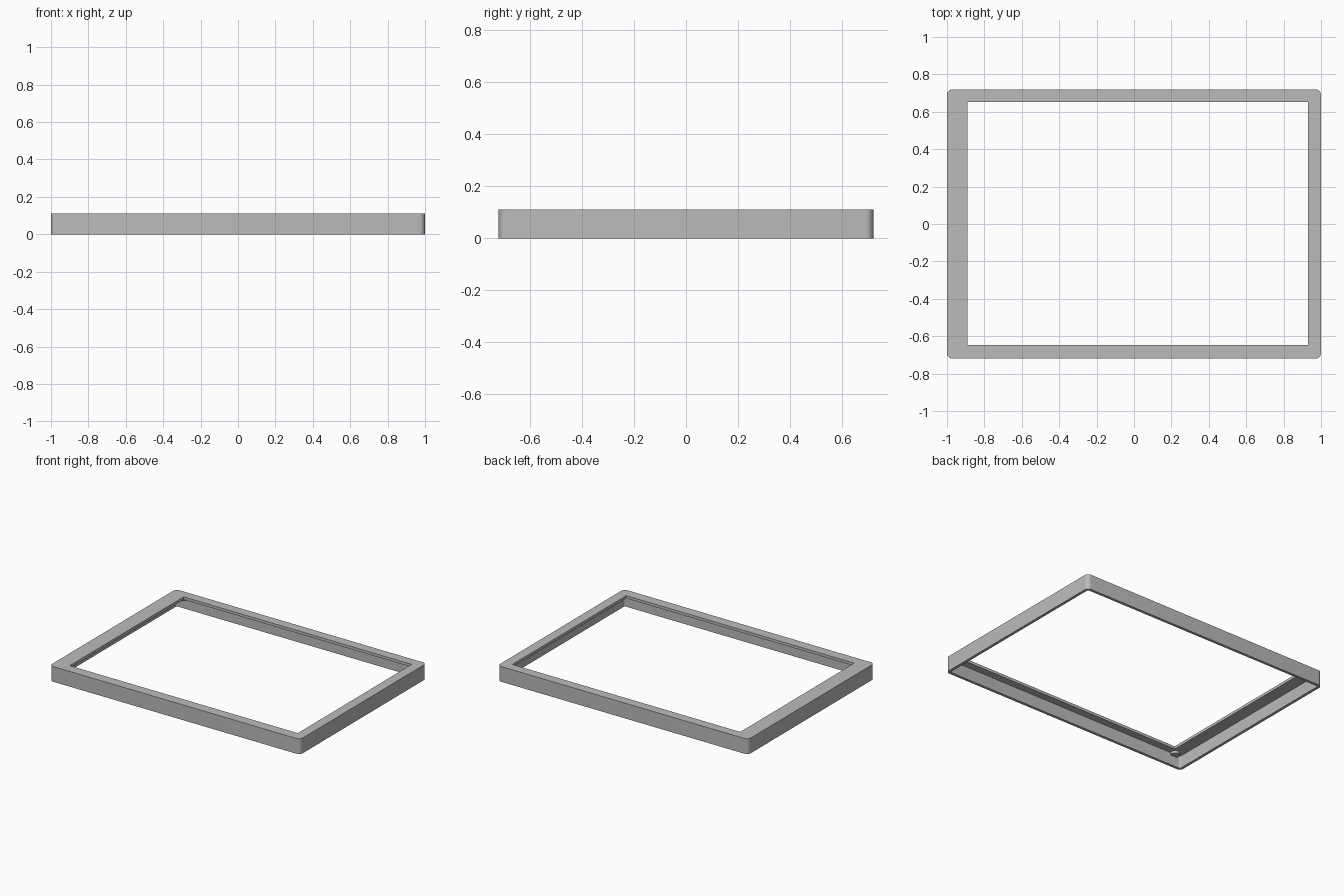
import bpy, bmesh, math

cube = bpy.data.objects.get("Cube")
if cube:
    bpy.data.objects.remove(cube, do_unlink=True)

HALF_X, HALF_Y, HEIGHT = 1.0, 0.72, 0.11
WALL, PLATE = 0.02, 0.02
UNDERSIDE = HEIGHT - PLATE

grey = bpy.data.materials.new("plain_grey")
grey.use_nodes = True
colour = (0.5, 0.5, 0.5, 1)
grey.diffuse_color = colour
grey.node_tree.nodes["Principled BSDF"].inputs["Base Color"].default_value = colour


def add_object(name, bm):
    mesh = bpy.data.meshes.new(name)
    bm.to_mesh(mesh)
    bm.free()
    mesh.materials.append(grey)
    obj = bpy.data.objects.new(name, mesh)
    bpy.context.collection.objects.link(obj)
    return obj


def block(name, x0, x1, y0, y1, z0, z1, radius=0):
    """Box with optionally rounded vertical edges."""
    bm = bmesh.new()
    bmesh.ops.create_cube(bm, size=1)
    for v in bm.verts:
        v.co.x = x1 if v.co.x > 0 else x0
        v.co.y = y1 if v.co.y > 0 else y0
        v.co.z = z1 if v.co.z > 0 else z0
    if radius:
        uprights = [e for e in bm.edges
                    if abs(e.verts[0].co.z - e.verts[1].co.z) > 0.01]
        bmesh.ops.bevel(bm, geom=uprights, offset=radius, segments=8,
                        profile=0.5, affect='EDGES')
    return add_object(name, bm)


def activate(obj):
    bpy.ops.object.select_all(action='DESELECT')
    obj.select_set(True)
    bpy.context.view_layer.objects.active = obj


def cut(target, cutter):
    activate(target)
    mod = target.modifiers.new("cut", 'BOOLEAN')
    mod.operation = 'DIFFERENCE'
    mod.solver = 'EXACT'
    mod.object = cutter
    bpy.ops.object.modifier_apply(modifier=mod.name)
    bpy.data.objects.remove(cutter, do_unlink=True)


# Frame shell: rounded slab, hollow below, with an off-centre window
frame = block("bezel_frame", -HALF_X, HALF_X, -HALF_Y, HALF_Y, 0, HEIGHT, 0.03)
cut(frame, block("cavity_cutter", WALL - HALF_X, HALF_X - WALL,
                 WALL - HALF_Y, HALF_Y - WALL, -0.1, UNDERSIDE, 0.012))
cut(frame, block("window_cutter", -0.89, 0.93, -0.647, 0.652, -0.2, 0.3))
activate(frame)
bpy.ops.object.shade_smooth_by_angle(angle=math.radians(30))

# Small round bosses under the two corners of the wide side
for name, side in (("front_boss", -1), ("back_boss", 1)):
    bm = bmesh.new()
    bmesh.ops.create_cone(bm, cap_ends=True, segments=24, radius1=0.03,
                          radius2=0.03, depth=0.02)
    boss = add_object(name, bm)
    boss.location = (-0.925, side * 0.683, UNDERSIDE - 0.008)
    activate(boss)
    bpy.ops.object.shade_smooth_by_angle(angle=math.radians(30))
